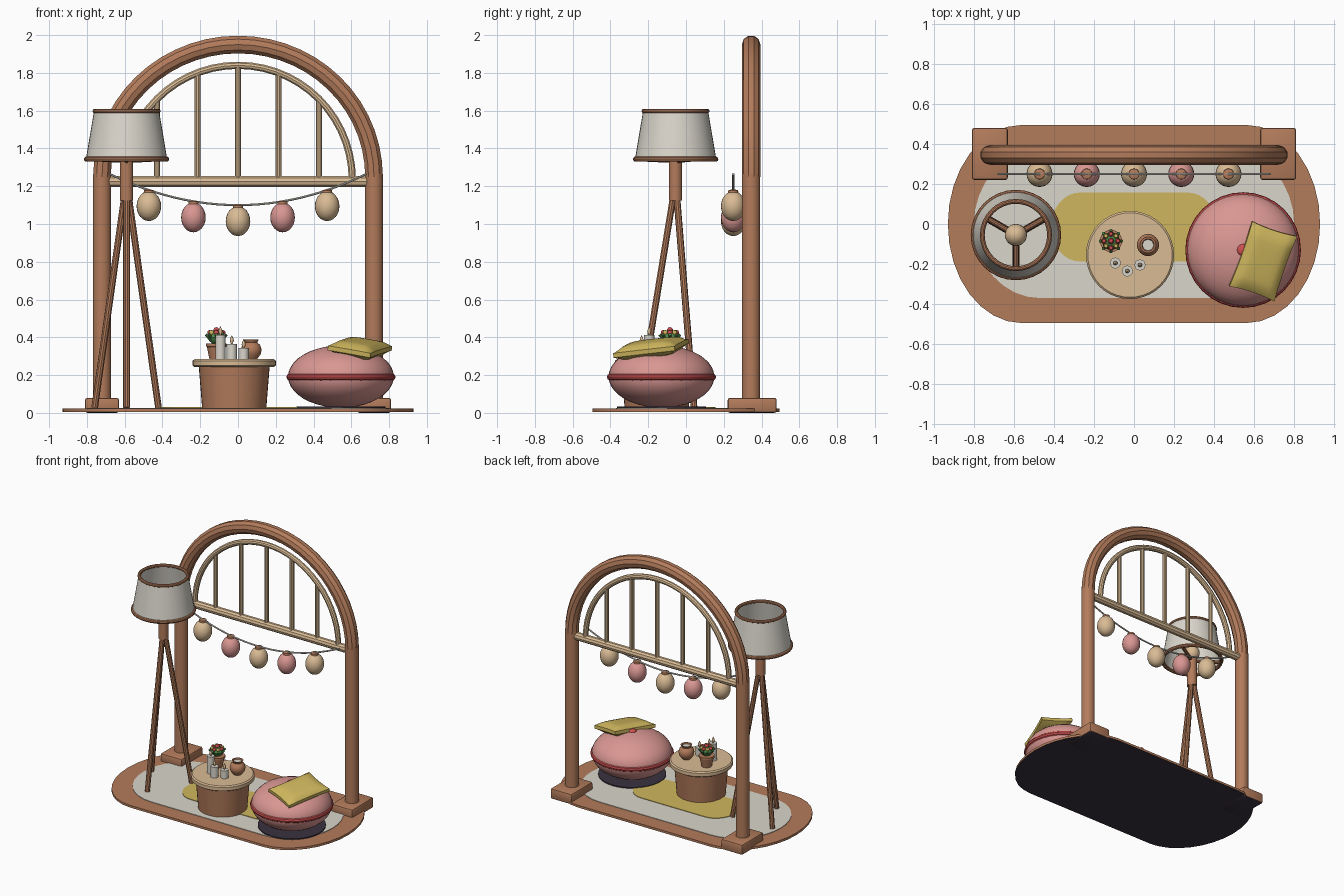
import bpy, bmesh, math
from math import sin, cos, pi, radians
from mathutils import Matrix, Vector

if "Cube" in bpy.data.objects:
    bpy.data.objects.remove(bpy.data.objects["Cube"])


def material(name, rgb):
    m = bpy.data.materials.new(name)
    m.use_nodes = True
    m.diffuse_color = (*rgb, 1)
    m.node_tree.nodes["Principled BSDF"].inputs["Base Color"].default_value = (*rgb, 1)
    return m


WOOD = material("brown wood", (0.45, 0.2, 0.105))
TAN = material("pale wood", (0.7, 0.5, 0.3))
CREAM = material("cream", (0.7, 0.67, 0.6))
MUSTARD = material("mustard", (0.62, 0.47, 0.11))
PINK = material("pink", (0.7, 0.31, 0.29))
RED = material("coral red", (0.62, 0.08, 0.08))
DARK = material("dark plum", (0.04, 0.032, 0.05))
GREEN = material("leaf green", (0.08, 0.25, 0.07))
parts = []


def add(name, bm, *mats):
    bmesh.ops.recalc_face_normals(bm, faces=bm.faces)
    me = bpy.data.meshes.new(name)
    bm.to_mesh(me)
    bm.free()
    for m in mats:
        me.materials.append(m)
    ob = bpy.data.objects.new(name, me)
    bpy.context.collection.objects.link(ob)
    parts.append(ob)
    return ob


def dark_sole(ob):
    # downward faces take the second material
    for p in ob.data.polygons:
        p.material_index = int(p.normal.z < -0.9)


def lathe(name, profile, x, y, mat, closed=False, segs=32):
    bm = bmesh.new()
    rings = [[bm.verts.new((x + r * cos(2 * pi * i / segs), y + r * sin(2 * pi * i / segs), z))
              for i in range(segs)] for r, z in profile]
    pairs = list(zip(rings, rings[1:]))
    if closed:
        pairs.append((rings[-1], rings[0]))
    for a, b in pairs:
        for i in range(segs):
            j = (i + 1) % segs
            bm.faces.new((a[i], a[j], b[j], b[i]))
    if not closed:
        bm.faces.new(rings[0])
        bm.faces.new(rings[-1])
    return add(name, bm, mat)


def ring(name, x, y, z, radius, minor, mat):
    prof = [(radius + minor * cos(k * pi / 5), z + minor * sin(k * pi / 5)) for k in range(10)]
    return lathe(name, prof, x, y, mat, closed=True)


def ball(name, center, size, mat, segs=24):
    bm = bmesh.new()
    bmesh.ops.create_uvsphere(bm, u_segments=segs, v_segments=segs // 2, radius=1)
    bmesh.ops.transform(bm, matrix=Matrix.Translation(center) @ Matrix.Diagonal((*size, 1)), verts=bm.verts)
    return add(name, bm, mat)


def tube(name, points, radius, mat):
    cu = bpy.data.curves.new(name, "CURVE")
    cu.dimensions = "3D"
    cu.bevel_depth = radius
    cu.bevel_resolution = 3
    cu.use_fill_caps = True
    sp = cu.splines.new("POLY")
    sp.points.add(len(points) - 1)
    for p, co in zip(sp.points, points):
        p.co = (*co, 1)
    tmp = bpy.data.objects.new(name + "_path", cu)
    me = bpy.data.meshes.new_from_object(tmp)
    bpy.data.objects.remove(tmp)
    bm = bmesh.new()
    bm.from_mesh(me)
    bpy.data.meshes.remove(me)
    return add(name, bm, mat)


def slab(name, hx, rx, ry, z0, z1, cy, *mats):
    # straight-sided plate with elliptical ends
    bm = bmesh.new()
    outline = []
    for side, start in ((1, -pi / 2), (-1, pi / 2)):
        for k in range(17):
            a = start + pi * k / 16
            outline.append(bm.verts.new((side * hx + rx * cos(a), cy + ry * sin(a), z0)))
    face = bm.faces.new(outline)
    out = bmesh.ops.extrude_face_region(bm, geom=[face])
    top = [v for v in out["geom"] if isinstance(v, bmesh.types.BMVert)]
    bmesh.ops.translate(bm, verts=top, vec=(0, 0, z1 - z0))
    return add(name, bm, *mats)


# Floor rug
dark_sole(slab("rug_border", 0.56, 0.37, 0.495, 0.005, 0.022, 0, WOOD, DARK))
slab("rug_center", 0.47, 0.33, 0.37, 0.018, 0.026, 0, CREAM)
slab("rug_patch", 0.27, 0.145, 0.172, 0.024, 0.03, -0.015, MUSTARD)

# Arch frame
AY = 0.345


def arch(rx, rz, z):
    return [(rx * cos(pi * k / 28), AY, z + rz * sin(pi * k / 28)) for k in range(29)]


tube("main_arch", arch(0.72, 0.70, 1.25), 0.049, WOOD)
tube("inner_arch", arch(0.605, 0.605, 1.235), 0.02, TAN)
tube("cross_beam", [(-0.69, AY, 1.225), (0.69, AY, 1.225)], 0.03, TAN)
for i in range(-2, 3):
    x = i * 0.214
    tube("arch_slat", [(x, AY, 1.23), (x, AY, 1.235 + math.sqrt(0.605 ** 2 - x * x))], 0.016, TAN)
for s, side in ((1, "left"), (-1, "right")):
    lathe(side + "_post", [(0.048, 0.03), (0.048, 1.265)], s * 0.72, AY, WOOD)
    bm = bmesh.new()
    bmesh.ops.create_cube(bm, size=1)
    bmesh.ops.transform(bm, verts=bm.verts, matrix=Matrix.Translation((s * 0.72, 0.35, 0.04))
                        @ Matrix.Diagonal((0.18, 0.26, 0.08, 1)))
    bmesh.ops.bevel(bm, geom=bm.edges[:], offset=0.013, segments=2, affect="EDGES", profile=0.5)
    dark_sole(add(side + "_post_foot", bm, WOOD, DARK))

# Lantern garland
def sag(x):
    return 1.10 + 0.165 * (x / 0.68) ** 2


tube("garland_cord", [(x, 0.25, sag(x)) for x in [0.68 * k / 12 for k in range(-12, 13)]], 0.006, CREAM)
for i in range(-2, 3):
    x = i * 0.236
    z = sag(x) - 0.075
    ball("lantern", (x, 0.25, z - 0.01), (0.065, 0.065, 0.079), PINK if i % 2 else TAN)
    lathe("lantern_cap", [(0.028, z + 0.054), (0.026, z + 0.074), (0.01, z + 0.078)], x, 0.25, WOOD, segs=16)

# Tripod lamp
LX, LY = -0.59, -0.055
for a in (30, 150, 270):
    dx, dy = cos(radians(a)), sin(radians(a))
    tube("lamp_leg", [(LX + 0.01 * dx, LY + 0.01 * dy, 1.16),
                      (LX + 0.195 * dx, LY + 0.195 * dy, 0.028)], 0.018, WOOD)
    tube("shade_spoke", [(LX, LY, 1.335), (LX + 0.215 * dx, LY + 0.215 * dy, 1.345)], 0.013, WOOD)
lathe("lamp_stem", [(0.035, 1.125), (0.035, 1.35)], LX, LY, WOOD)
ball("lamp_bulb", (LX, LY, 1.4), (0.055, 0.055, 0.06), TAN)
lathe("lamp_shade", [(0.172, 1.6), (0.215, 1.345), (0.207, 1.345), (0.164, 1.6)], LX, LY, CREAM, closed=True, segs=40)
ring("shade_lower_rim", LX, LY, 1.343, 0.212, 0.014, WOOD)
ring("shade_upper_rim", LX, LY, 1.598, 0.168, 0.012, WOOD)

# Round table
TX, TY = -0.02, -0.155
lathe("table_body", [(0.17, 0.026), (0.188, 0.25)], TX, TY, WOOD, segs=40)
lathe("table_top", [(0.21, 0.243), (0.22, 0.25), (0.22, 0.276), (0.211, 0.284)], TX, TY, TAN, segs=40)

# Flower pot
FX, FY = -0.115, -0.085
lathe("flower_pot", [(0.036, 0.284), (0.05, 0.35), (0.055, 0.352), (0.055, 0.367), (0.04, 0.367)], FX, FY, WOOD)
ball("foliage", (FX, FY, 0.4), (0.045, 0.045, 0.036), GREEN, 12)
for k in range(8):
    a = k * pi / 4
    d = Vector((cos(a), sin(a), 0))
    tube("leaf", [Vector((FX, FY, 0.37)) + d * 0.015, Vector((FX, FY, 0.415)) + d * 0.055], 0.008, GREEN)
    ball("blossom", (FX + 0.035 * d.x, FY + 0.035 * d.y, 0.425), (0.014,) * 3, (RED, MUSTARD)[k % 2], 10)
ball("blossom_center", (FX, FY, 0.438), (0.016,) * 3, RED, 10)

# Vase
lathe("vase", [(0.03, 0.284), (0.05, 0.31), (0.055, 0.335), (0.047, 0.36), (0.032, 0.372), (0.04, 0.388),
               (0.031, 0.388), (0.025, 0.372)], 0.07, -0.105, WOOD)
lathe("vase_filling", [(0.027, 0.368), (0.027, 0.38)], 0.07, -0.105, CREAM)

# Candles
for x, y, top in ((-0.093, -0.195, 0.412), (-0.033, -0.235, 0.365), (0.03, -0.205, 0.344)):
    lathe("candle", [(0.027, 0.284), (0.027, top)], x, y, CREAM, segs=20)
    lathe("candle_flame", [(0.004, top), (0.011, top + 0.018), (0.008, top + 0.03), (0.001, top + 0.046)],
          x, y, TAN, segs=10)

# Pouf
PX, PY = 0.545, -0.13
lathe("pouf_base", [(0.235, 0.026), (0.235, 0.034)], PX, PY, DARK, segs=40)
ball("pouf", (PX, PY, 0.192), (0.28, 0.28, 0.165), PINK, 40)
ring("pouf_piping", PX, PY, 0.19, 0.27, 0.019, RED)
ball("pouf_button", (PX, PY, 0.357), (0.03, 0.03, 0.014), RED, 16)

# Cushion: thin edge, puffed middle
bm = bmesh.new()
bmesh.ops.create_cube(bm, size=2)
bmesh.ops.subdivide_edges(bm, edges=bm.edges[:], cuts=9, use_grid_fill=True)
for v in bm.verts:
    u, w = v.co.x, v.co.y
    puff = 0.012 + 0.03 * ((1 - u ** 4) * (1 - w ** 4)) ** 0.5
    v.co = (0.12 * u * (1 - 0.05 * (1 - w * w)), 0.173 * w * (1 - 0.05 * (1 - u * u)), v.co.z * puff)
tilt = (Matrix.Translation((0.645, -0.185, 0.342)) @ Matrix.Rotation(radians(9), 4, "X")
        @ Matrix.Rotation(radians(7), 4, "Y") @ Matrix.Rotation(radians(-19.5), 4, "Z"))
bmesh.ops.transform(bm, matrix=tilt, verts=bm.verts)
add("cushion", bm, MUSTARD)

# Smooth shading with sharp edges kept
bpy.ops.object.select_all(action="DESELECT")
for ob in parts:
    ob.select_set(True)
bpy.context.view_layer.objects.active = parts[0]
bpy.ops.object.shade_smooth_by_angle(angle=radians(35))
